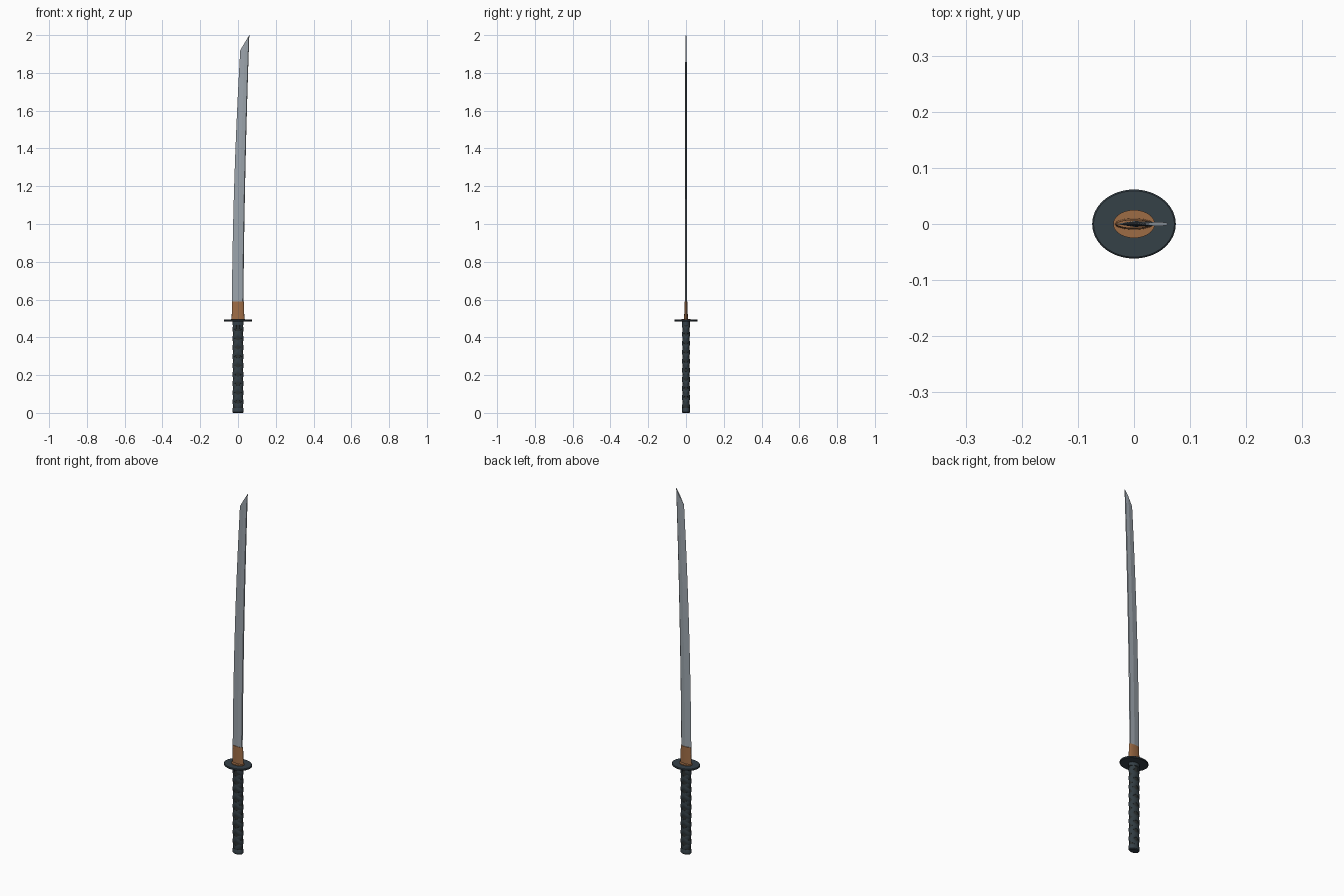
import bpy, bmesh, math
from math import sin, cos, pi

if "Cube" in bpy.data.objects:
    bpy.data.objects.remove(bpy.data.objects["Cube"])


def mat(name, rgb):
    m = bpy.data.materials.new(name)
    m.diffuse_color = (*rgb, 1)
    m.use_nodes = True
    m.node_tree.nodes["Principled BSDF"].inputs["Base Color"].default_value = m.diffuse_color
    return m


STEEL = mat("blade steel", (0.33, 0.37, 0.41))
COPPER = mat("copper", (0.34, 0.15, 0.06))
IRON = mat("dark iron", (0.036, 0.052, 0.064))
WRAP = mat("slate wrap", (0.032, 0.046, 0.055))
CORE = mat("dark grip", (0.025, 0.03, 0.03))


def loft(name, rings, material, smooth=None, closed=False):
    """Skin a list of equal-length point rings, capping both ends."""
    bm = bmesh.new()
    vs = [[bm.verts.new(p) for p in r] for r in rings]
    n = len(rings[0])
    for a, b in zip(vs, vs[1:]):
        for i in range(n):
            j = (i + 1) % n
            bm.faces.new((a[i], a[j], b[j], b[i]))
    bm.faces.new(vs[0][::-1])
    bm.faces.new(vs[-1])
    bmesh.ops.recalc_face_normals(bm, faces=bm.faces)
    me = bpy.data.meshes.new(name)
    bm.to_mesh(me)
    bm.free()
    me.materials.append(material)
    ob = bpy.data.objects.new(name, me)
    bpy.context.collection.objects.link(ob)
    if smooth:
        bpy.ops.object.select_all(action='DESELECT')
        ob.select_set(True)
        bpy.context.view_layer.objects.active = ob
        bpy.ops.object.shade_smooth_by_angle(angle=math.radians(smooth))
    return ob


def ellipse(rx, ry, z, n=40):
    return [(rx * cos(2 * pi * i / n), ry * sin(2 * pi * i / n), z) for i in range(n)]


def stack(name, levels, material, n=40):
    return loft(name, [ellipse(rx, ry, z, n) for rx, ry, z in levels], material, 35)


# Blade: edge on -x, spine on +x, sweeping towards +x with a slanted point
def section(t):
    z_edge = 0.50 + 1.42 * t
    z_spine = 0.50 + 1.50 * t
    edge = -0.033 + 0.007 * t + 0.038 * t * t
    spine = 0.028 + 0.010 * t + 0.022 * t * t
    k = 1 - 0.3 * t
    def at(u, y):
        return (edge + (spine - edge) * u, y * k, z_edge + (z_spine - z_edge) * u)
    return [at(0, 0), at(0.55, -0.0055), at(0.94, -0.004), at(1, 0),
            at(0.94, 0.004), at(0.55, 0.0055)]


loft("blade", [section(i / 24) for i in range(25)], STEEL)

# Copper collar and washers around the guard
stack("blade_collar", [(0.034, 0.0100, 0.495), (0.031, 0.0075, 0.59)], COPPER)
stack("upper_washer", [(0.037, 0.025, 0.493), (0.037, 0.025, 0.498)], COPPER)

# Guard
stack("guard", [(0.072, 0.059, 0.484), (0.0745, 0.0615, 0.486),
                (0.0745, 0.0615, 0.492), (0.072, 0.059, 0.494)], IRON, 64)

# Grip core with end fittings
RX, RY = 0.0262, 0.0180
stack("grip_core", [(RX, RY, 0.01), (RX, RY, 0.486)], CORE)
stack("grip_ferrule", [(0.0300, 0.0215, 0.466), (0.0300, 0.0215, 0.486)], IRON)
stack("pommel_cap", [(0.025, 0.017, 0.0), (0.029, 0.0205, 0.004),
                     (0.029, 0.0205, 0.024), (0.0275, 0.019, 0.027)], IRON)


# Crossing wrap bands, two starts in each direction
def band(name, direction, start):
    pitch, z0, z1, half = 0.096, 0.034, 0.461, 0.0125
    turns = (z1 - z0) / pitch
    steps = int(turns * 32)
    rings = []
    for i in range(steps + 1):
        t = i / steps
        a = direction * 2 * pi * turns * t + start - pi / 2
        z = z0 + (z1 - z0) * t
        lift = 0.0028 + 0.0008 * direction * sin(2 * a)
        ring = []
        for dz, off in ((-half, -0.001), (-half, lift * 0.5), (-half * 0.6, lift),
                        (half * 0.6, lift), (half, lift * 0.5), (half, -0.001)):
            ring.append(((RX + off) * cos(a), (RY + off) * sin(a), z + dz))
        rings.append(ring)
    loft(name, rings, WRAP, 30)


for d, label in ((1, "left"), (-1, "right")):
    for s in (0, 1):
        band(f"wrap_band_{label}_{s + 1}", d, s * pi)
